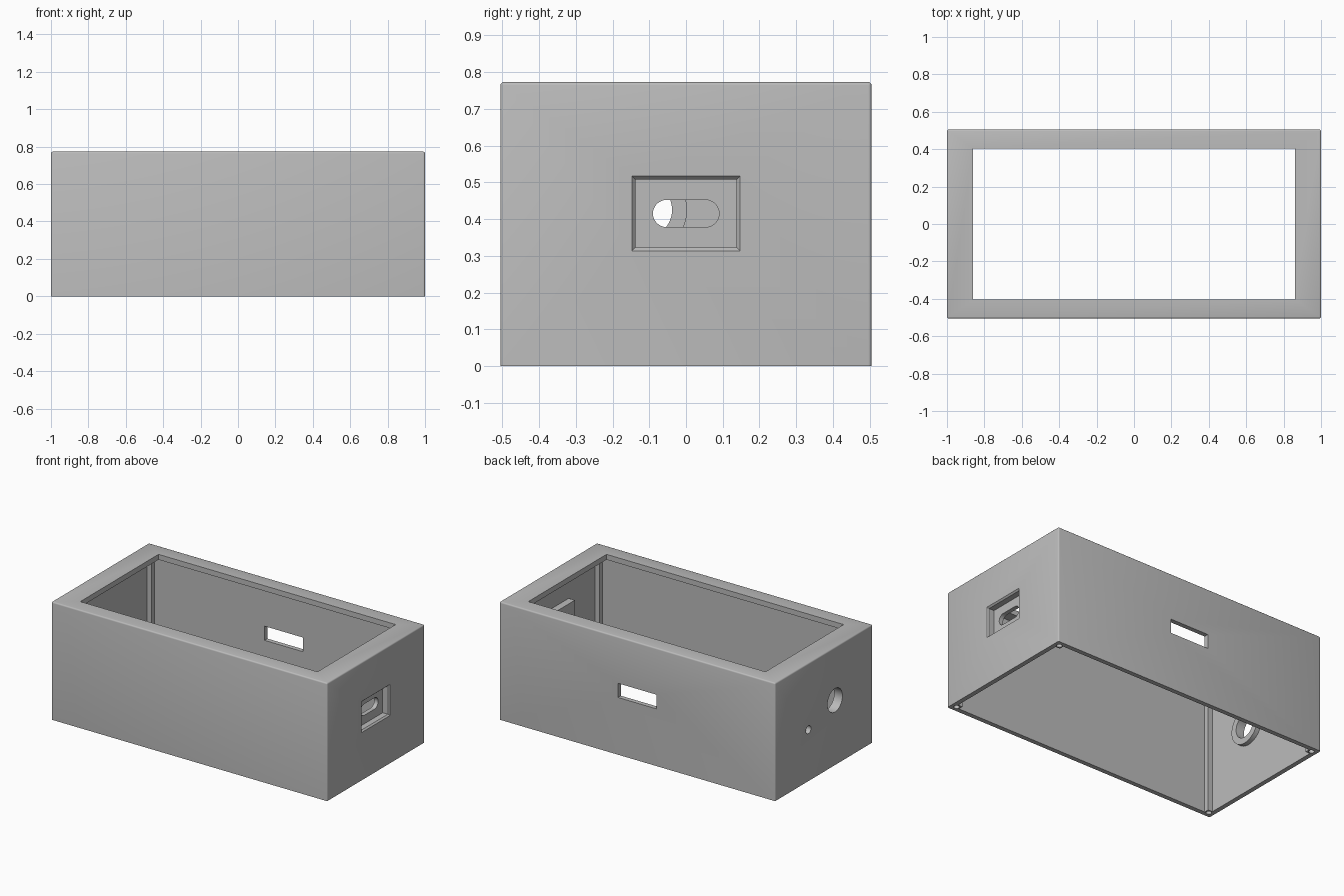
import bpy, bmesh, math
from mathutils import Matrix, Vector

if "Cube" in bpy.data.objects:
    bpy.data.objects.remove(bpy.data.objects["Cube"])

HX, HY, TOP = 1.0, 0.505, 0.773   # outer half sizes and height
WALL, POST = 0.03, 0.062          # wall thickness, post reach from the corner

grey = bpy.data.materials.new("plain_grey")
grey.use_nodes = True
color = (0.5, 0.5, 0.5, 1)
grey.diffuse_color = color
grey.node_tree.nodes["Principled BSDF"].inputs["Base Color"].default_value = color


def finish(name, bm):
    bmesh.ops.recalc_face_normals(bm, faces=bm.faces)
    mesh = bpy.data.meshes.new(name)
    bm.to_mesh(mesh)
    bm.free()
    mesh.materials.append(grey)
    obj = bpy.data.objects.new(name, mesh)
    bpy.context.collection.objects.link(obj)
    return obj


def box(name, low, high, bevel=0):
    low, high = Vector(low), Vector(high)
    bm = bmesh.new()
    bmesh.ops.create_cube(bm, size=1)
    bmesh.ops.scale(bm, vec=high - low, verts=bm.verts)
    bmesh.ops.translate(bm, vec=(low + high) / 2, verts=bm.verts)
    if bevel:
        edges = [e for e in bm.edges if any(v.co.z > low.z + 0.1 for v in e.verts)]
        bmesh.ops.bevel(bm, geom=edges, offset=bevel, segments=3, profile=0.5, affect='EDGES')
    return finish(name, bm)


def cylinder(name, center, radius, depth, axis, sides=48):
    bm = bmesh.new()
    bmesh.ops.create_cone(bm, cap_ends=True, segments=sides, radius1=radius, radius2=radius, depth=depth)
    if axis == 'X':
        bmesh.ops.rotate(bm, matrix=Matrix.Rotation(math.pi / 2, 3, 'Y'), verts=bm.verts)
    bmesh.ops.translate(bm, vec=center, verts=bm.verts)
    return finish(name, bm)


def combine(target, tool, operation):
    mod = target.modifiers.new(tool.name, 'BOOLEAN')
    mod.operation, mod.object, mod.solver = operation, tool, 'EXACT'
    bpy.context.view_layer.objects.active = target
    bpy.ops.object.modifier_apply(modifier=mod.name)
    bpy.data.objects.remove(tool)


def add(tool):
    combine(case, tool, 'UNION')


def cut(tool):
    combine(case, tool, 'DIFFERENCE')


# Shell: rounded box, hollow and open below, with a framed opening on top
case = box("case", (-HX, -HY, 0), (HX, HY, TOP), bevel=0.009)
cut(box("cavity", (WALL - HX, WALL - HY, -0.1), (HX - WALL, HY - WALL, TOP - 0.035)))
cut(box("top_opening", (-0.86, -0.405, 0.5), (0.86, 0.405, 1)))

# Square corner posts with screw holes from below
for sx in (-1, 1):
    for sy in (-1, 1):
        a = (sx * (HX - 0.015), sy * (HY - 0.015))
        b = (sx * (HX - POST), sy * (HY - POST))
        add(box("corner_post", (min(a[0], b[0]), min(a[1], b[1]), 0),
                (max(a[0], b[0]), max(a[1], b[1]), TOP - 0.02)))
        cut(cylinder("screw_hole", (sx * (HX - 0.038), sy * (HY - 0.038), 0), 0.017, 0.3, 'Z', 24))

# Recessed socket on the left end, backed by a plate inside
add(box("socket_plate", (0.925, -0.17, 0.285), (0.985, 0.17, 0.545)))
cut(box("socket_recess", (0.953, -0.138, 0.322), (1.1, 0.138, 0.508)))
bm = bmesh.new()
bmesh.ops.create_cone(bm, cap_ends=True, segments=4, radius1=math.sqrt(0.5),
                      radius2=math.sqrt(0.5), depth=1,
                      matrix=Matrix.Rotation(math.pi / 4, 4, 'Z'))
for v in bm.verts:
    outer = v.co.z > 0
    grow = 0.018 if outer else 0
    v.co = (1.01 if outer else 0.99, math.copysign(0.138 + grow, v.co.x),
            0.415 + math.copysign(0.093 + grow, v.co.y))
cut(finish("socket_chamfer", bm))

# Rounded slot through the socket floor
bm = bmesh.new()
ring = []
for i in range(34):
    side = 1 if i < 17 else -1
    t = -math.pi / 2 + math.pi * (i - (side < 0)) / 16
    ring.append(bm.verts.new((0.88, side * 0.053 + 0.037 * math.cos(t), 0.415 + 0.037 * math.sin(t))))
face = bm.faces.new(ring)
end = bmesh.ops.extrude_face_region(bm, geom=[face])
bmesh.ops.translate(bm, vec=(0.11, 0, 0),
                    verts=[v for v in end["geom"] if isinstance(v, bmesh.types.BMVert)])
cut(finish("socket_slot", bm))

# Collared round hole and small round hole on the right end
add(cylinder("hole_collar", (-0.96, -0.115, 0.425), 0.118, 0.04, 'X'))
cut(cylinder("large_hole", (-0.97, -0.115, 0.425), 0.077, 0.2, 'X'))
cut(cylinder("small_hole", (-0.97, 0.16, 0.337), 0.026, 0.2, 'X', 32))

# Rectangular window in the back wall
cut(box("back_window", (-0.14, 0.4, 0.375), (0.14, 0.6, 0.468)))

bpy.ops.object.select_all(action='DESELECT')
case.select_set(True)
bpy.context.view_layer.objects.active = case
bpy.ops.object.shade_smooth_by_angle(angle=math.radians(35))
